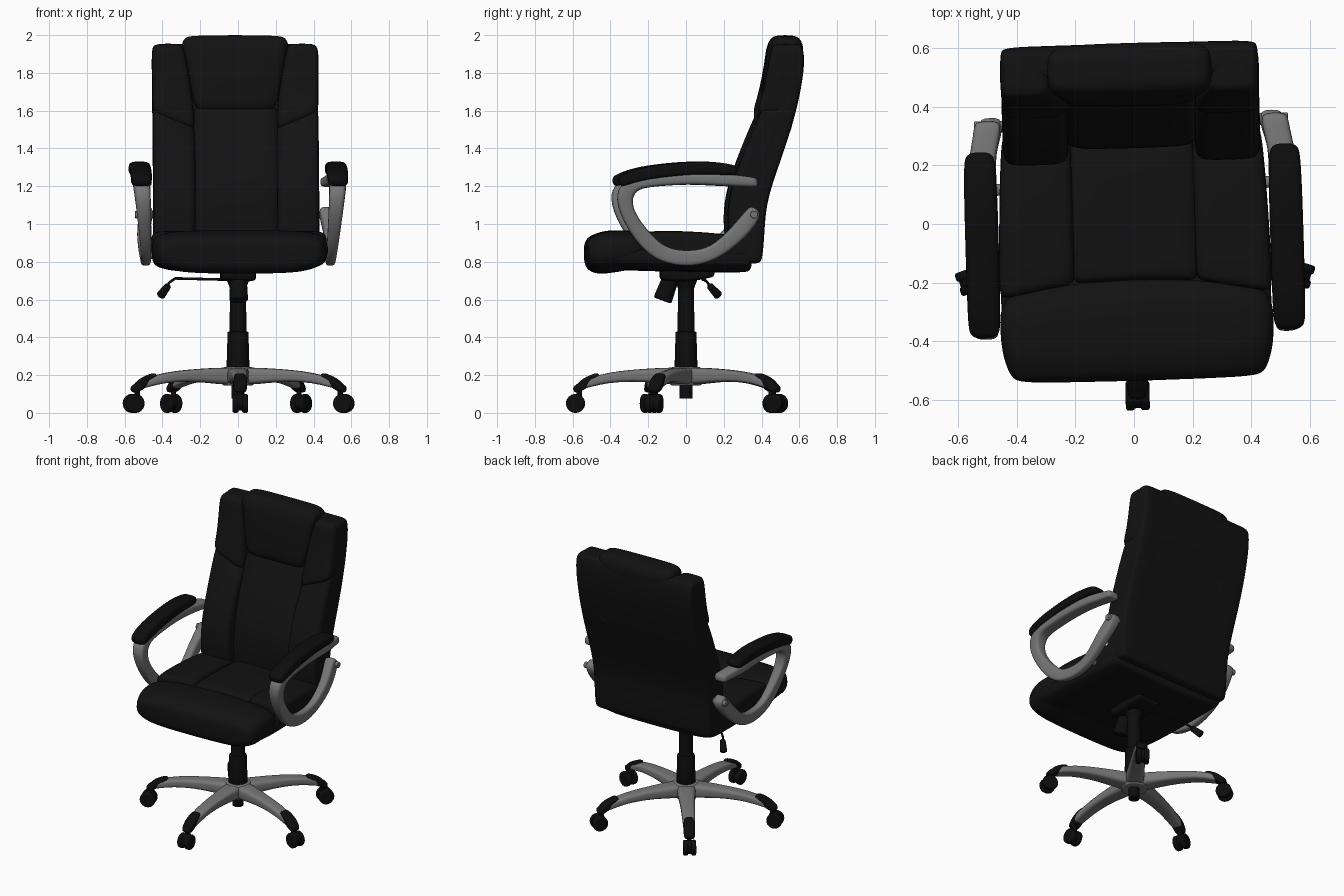
import bpy, bmesh, math
from mathutils import Vector, Matrix

if "Cube" in bpy.data.objects:
    bpy.data.objects.remove(bpy.data.objects["Cube"])


def material(name, r, g, b):
    m = bpy.data.materials.new(name)
    m.diffuse_color = (r, g, b, 1)
    m.use_nodes = True
    m.node_tree.nodes["Principled BSDF"].inputs["Base Color"].default_value = m.diffuse_color
    return m


LEATHER = material("black leather", 0.006, 0.006, 0.006)
PLASTIC = material("black plastic", 0.004, 0.004, 0.004)
GREY = material("grey metal", 0.18, 0.18, 0.18)

YAW = math.radians(1.7)      # the upper chair is swivelled slightly


def finish(name, bm, mat, spin=0.0, subdiv=0):
    bmesh.ops.recalc_face_normals(bm, faces=bm.faces)
    me = bpy.data.meshes.new(name)
    bm.to_mesh(me)
    bm.free()
    me.materials.append(mat)
    ob = bpy.data.objects.new(name, me)
    bpy.context.collection.objects.link(ob)
    ob.rotation_euler.z = spin
    if subdiv:
        mod = ob.modifiers.new("smooth", 'SUBSURF')
        mod.levels = mod.render_levels = subdiv
    return ob


def ring(c, u, v, e, n=24):
    """Rounded rectangle with centre c and half axes u, v."""
    pts = []
    for k in range(n):
        a = 2 * math.pi * k / n
        f = lambda s: math.copysign(abs(s) ** (2 / e), s) if abs(s) > 1e-6 else 0
        pts.append(c + u * f(math.cos(a)) + v * f(math.sin(a)))
    return pts


def loft(name, rings, mat, spin=0.0, subdiv=2, warp=None):
    bm = bmesh.new()
    loops = [[bm.verts.new(warp(p) if warp else p) for p in r] for r in rings]
    n = len(loops[0])
    for a, b in zip(loops, loops[1:]):
        for i in range(n):
            bm.faces.new((a[i], a[(i + 1) % n], b[(i + 1) % n], b[i]))
    bm.faces.new(loops[0])
    bm.faces.new(loops[-1])
    for f in bm.faces:
        f.smooth = True
    return finish(name, bm, mat, spin, subdiv)


def cushion(name, rows, axis, mat, r=0.03, e=5, spin=YAW, subdiv=2, warp=None, side=1):
    """Rows (t, low, high, x0, x1) along axis y or z, with rounded ends."""
    def end(row, s):
        t, lo, hi, a, b = row
        ins = lambda dt, d: (t + s * dt, lo + d, hi - d, a + d, b - d)
        return [ins(0, r), ins(0.3 * r, 0.3 * r), ins(r, 0)]
    rows = end(rows[0], 1) + rows[1:-1] + end(rows[-1], -1)[::-1]
    rings = []
    for t, lo, hi, a, b in rows:
        x, w, hw = side * (a + b) / 2, (lo + hi) / 2, (hi - lo) / 2
        u = Vector(((b - a) / 2, 0, 0))
        if axis == 'z':
            rings.append(ring(Vector((x, w, t)), u, Vector((0, hw, 0)), e))
        else:
            rings.append(ring(Vector((x, t, w)), u, Vector((0, 0, hw)), e))
    return loft(name, rings, mat, spin, subdiv, warp)


def cylinder(name, p0, p1, r0, r1, mat, spin=0.0, bevel=0.0, n=32):
    p0, p1 = Vector(p0), Vector(p1)
    d = p1 - p0
    m = Matrix.Translation((p0 + p1) / 2) @ d.to_track_quat('Z', 'Y').to_matrix().to_4x4()
    bm = bmesh.new()
    bmesh.ops.create_cone(bm, cap_ends=True, segments=n, radius1=r0, radius2=r1,
                          depth=d.length, matrix=m)
    if bevel:
        rims = [ed for ed in bm.edges if any(len(f.verts) > 4 for f in ed.link_faces)]
        bmesh.ops.bevel(bm, geom=rims, offset=bevel, segments=3, affect='EDGES', profile=0.5)
    for f in bm.faces:
        f.smooth = len(f.verts) <= 4
    return finish(name, bm, mat, spin)


def back_warp(p):
    # slanted seam between headrest wings and lower bolsters
    w = max(0, 1 - abs(p.z - 1.56) / 0.22)
    return Vector((p.x, p.y, p.z + 0.45 * (abs(p.x) - 0.33) * w))


def seat_warp(p):
    # bowed seam behind the front roll, with lifted lower front corners
    w = max(0, 1 - abs(p.y + 0.18) / 0.25)
    k = (p.x / 0.45) ** 2
    return Vector((p.x, p.y - 0.055 * k * w, p.z + (0.025 * k ** 2 if p.z < 0.84 else 0)))


# Backrest
H = 0.44
cushion("backrest_shell", [
    (0.79, 0.28, 0.395, -H, H), (0.92, 0.28, 0.405, -H, H), (1.08, 0.29, 0.412, -H, H),
    (1.22, 0.33, 0.45, -H, H), (1.4, 0.40, 0.515, -H, H), (1.6, 0.46, 0.577, -H, H),
    (1.78, 0.50, 0.612, -H, H), (1.88, 0.51, 0.618, -H, H), (1.955, 0.50, 0.61, -H, H)],
    'z', LEATHER, e=9)
cushion("backrest_centre", [
    (0.84, 0.27, 0.38, -.225, .225), (1.0, 0.255, 0.38, -.225, .225),
    (1.15, 0.262, 0.4, -.225, .225), (1.3, 0.30, 0.43, -.225, .225),
    (1.48, 0.365, 0.5, -.225, .225), (1.62, 0.405, 0.54, -.225, .225)], 'z', LEATHER)
cushion("headrest_centre", [
    (1.59, 0.40, 0.54, -.22, .22), (1.7, 0.40, 0.57, -.235, .235),
    (1.82, 0.412, 0.61, -.255, .255), (1.92, 0.425, 0.62, -.275, .275),
    (2.0, 0.435, 0.615, -.285, .285)], 'z', LEATHER, r=0.05)
for s, tag in ((-1, "left"), (1, "right")):
    cushion(f"backrest_bolster_{tag}", [
        (0.8, 0.23, 0.39, .215, H), (0.95, 0.21, 0.4, .215, H), (1.08, 0.207, 0.4, .215, H),
        (1.2, 0.23, 0.42, .215, H), (1.33, 0.272, 0.47, .215, H), (1.47, 0.335, 0.53, .215, H),
        (1.58, 0.375, 0.56, .215, H)], 'z', LEATHER, r=0.035, warp=back_warp, side=s)
    cushion(f"headrest_wing_{tag}", [
        (1.54, 0.365, 0.55, .215, H), (1.64, 0.383, 0.57, .22, H), (1.74, 0.405, 0.59, .235, H),
        (1.85, 0.425, 0.605, .255, H + .003), (1.955, 0.435, 0.6, .27, H)],
        'z', LEATHER, r=0.035, warp=back_warp, side=s)

# Seat
cushion("seat_base", [
    (-0.5, 0.765, 0.88, -.45, .45), (-0.3, 0.75, 0.88, -.465, .465),
    (0.0, 0.745, 0.88, -.46, .46), (0.34, 0.74, 0.88, -.44, .44)], 'y', LEATHER, e=6, warp=seat_warp)
cushion("seat_front_roll", [
    (-0.535, 0.735, 0.95, -.45, .45), (-0.42, 0.735, 0.968, -.465, .465),
    (-0.3, 0.755, 0.968, -.47, .47), (-0.175, 0.77, 0.955, -.465, .465)],
    'y', LEATHER, r=0.06, e=4.5, warp=seat_warp)
cushion("seat_centre", [
    (-0.19, 0.8, 0.955, -.215, .215), (-0.05, 0.8, 0.953, -.215, .215),
    (0.12, 0.8, 0.945, -.215, .215), (0.32, 0.8, 0.93, -.215, .215)], 'y', LEATHER, warp=seat_warp)
for s, tag in ((-1, "left"), (1, "right")):
    cushion(f"seat_side_{tag}", [
        (-0.19, 0.79, 0.962, .205, .467), (-0.05, 0.79, 0.965, .205, .463),
        (0.12, 0.79, 0.955, .205, .456), (0.32, 0.79, 0.935, .205, .445)],
        'y', LEATHER, warp=seat_warp, side=s)

# Armrests: outer and inner outline points (y, z) of the open loop
LOOP = [(.365, 1.245, .37, 1.195), (.33, 1.25, .33, 1.195), (.2, 1.268, .2, 1.2),
        (0, 1.275, 0, 1.212), (-.2, 1.255, -.19, 1.198), (-.335, 1.24, -.27, 1.185),
        (-.395, 1.165, -.305, 1.135), (-.362, 1.03, -.285, 1.05), (-.26, .875, -.2, .945),
        (-.155, .795, -.12, .87), (0, .768, 0, .855), (.15, .805, .12, .875),
        (.29, .915, .23, .985), (.375, 1.015, .3, 1.07), (.38, 1.07, .33, 1.1)]
for s, tag in ((-1, "left"), (1, "right")):
    rings = []
    for yo, zo, yi, zi in LOOP:
        y, z = (yo + yi) / 2, (zo + zi) / 2
        k = min(1, (z - 0.81) / 0.4)
        x = 0.488 + 0.032 * k - (0.03 if y > 0.3 else 0)
        rings.append(ring(Vector((s * x, y, z)), Vector((0.026 + 0.02 * k, 0, 0)),
                          Vector((0, (yo - yi) / 2, (zo - zi) / 2)), 3.5, 16))
    loft(f"armrest_loop_{tag}", rings, GREY, YAW)
    cushion(f"armrest_pad_{tag}", [
        (-.375, 1.195, 1.265, .466, .574), (-.29, 1.215, 1.29, .464, .576),
        (-.17, 1.24, 1.315, .463, .577), (.02, 1.26, 1.333, .463, .577),
        (.14, 1.26, 1.33, .464, .576), (.26, 1.255, 1.315, .467, .573)],
        'y', PLASTIC, r=0.03, e=3.5, side=s)
    for i, (y, z, x) in enumerate([(.345, 1.05, .535), (-.14, .835, .515), (.13, .84, .515)]):
        cylinder(f"armrest_bolt_{tag}_{i}", (s * .41, y, z), (s * x, y, z), .02, .02,
                 GREY, YAW, 0.004, 20)

# Gas lift and tilt mechanism
cylinder("column_stub", (0, 0, .075), (0, 0, .16), .035, .035, PLASTIC, bevel=.004)
cylinder("column_sleeve", (0, 0, .2), (0, 0, .43), .062, .055, PLASTIC, bevel=.006)
cylinder("column_piston", (0, 0, .42), (0, 0, .68), .045, .042, PLASTIC)
cylinder("column_collar", (0, 0, .64), (0, 0, .73), .035, .07, PLASTIC)
cushion("tilt_plate", [(-.14, .7, .77, -.09, .09), (0, .69, .77, -.1, .1),
                       (.15, .715, .77, -.09, .09)], 'y', PLASTIC, r=.02, subdiv=1)
cylinder("tension_knob", (0, -.075, .73), (0, -.125, .595), .043, .05, PLASTIC, YAW, .01)
LEVER = [(-.04, .09, .705), (-.33, .1, .712), (-.36, .125, .69), (-.375, .14, .665)]
for i, (a, b) in enumerate(zip(LEVER, LEVER[1:])):
    cylinder(f"lever_rod_{i}", a, b, .007, .007, PLASTIC, YAW, n=12)
cylinder("lever_paddle", (-.365, .135, .675), (-.405, .185, .62), .018, .024, PLASTIC, YAW, .008, 20)

# Five-star base with casters
cylinder("base_hub", (0, 0, .145), (0, 0, .243), .085, .08, GREY, bevel=.012)
for i in range(5):
    a = math.radians(-90 + 72 * i + 1.2)
    spin = a - math.pi / 2          # parts are built along +y
    cushion(f"base_leg_{i}", [
        (0, .15, .24, -.06, .06), (.1, .15, .24, -.058, .058), (.22, .165, .234, -.048, .048),
        (.36, .165, .222, -.043, .043), (.46, .15, .203, -.04, .04), (.565, .125, .17, -.035, .035)],
        'y', GREY, r=.02, e=3.5, spin=spin, subdiv=1)
    cushion(f"leg_tip_{i}", [
        (.455, .165, .212, -.03, .03), (.5, .15, .203, -.036, .036),
        (.55, .115, .182, -.038, .038), (.598, .105, .15, -.034, .034)],
        'y', PLASTIC, r=.02, e=3.5, spin=spin, subdiv=1)
    cylinder(f"caster_stem_{i}", (0, .565, .06), (0, .565, .15), .014, .014, PLASTIC, spin, n=16)
    cylinder(f"caster_hood_{i}", (-.014, .585, .055), (.014, .585, .055), .043, .043, PLASTIC, spin)
    for s, tag in ((-1, "a"), (1, "b")):
        cylinder(f"caster_wheel_{i}{tag}", (s * .01, .585, .05), (s * .041, .585, .05),
                 .05, .05, PLASTIC, spin, .009)
